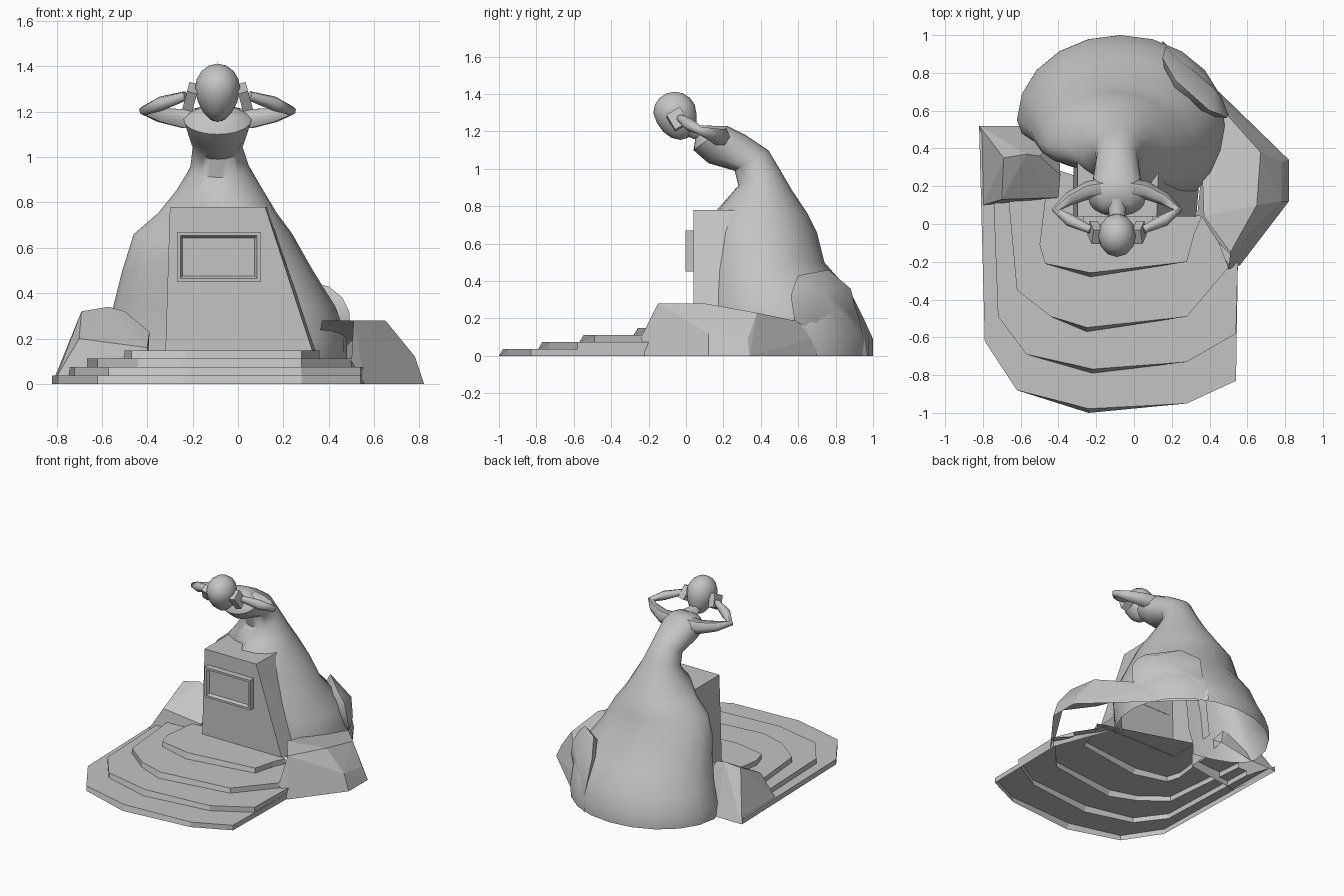
import bpy, bmesh
from math import sin, cos, pi, radians
from mathutils import Vector, Matrix

if "Cube" in bpy.data.objects:
    bpy.data.objects.remove(bpy.data.objects["Cube"])

STONE = (0.55, 0.55, 0.55, 1)
stone = bpy.data.materials.new("grey stone")
stone.use_nodes = True
stone.diffuse_color = STONE
stone.node_tree.nodes["Principled BSDF"].inputs["Base Color"].default_value = STONE
MID = -.09  # the figure's own centre line


def finish(obj, angle=None):
    """Give an object its colour and optional smooth shading."""
    obj.data.materials.clear()
    obj.data.materials.append(stone)
    bpy.ops.object.select_all(action='DESELECT')
    obj.select_set(True)
    bpy.context.view_layer.objects.active = obj
    if angle:
        bpy.ops.object.shade_smooth_by_angle(angle=radians(angle))
    return obj


def make(name, bm, angle=None):
    mesh = bpy.data.meshes.new(name)
    bm.to_mesh(mesh)
    bm.free()
    obj = bpy.data.objects.new(name, mesh)
    bpy.context.collection.objects.link(obj)
    return finish(obj, angle)


def hull(name, points, open_sides, angle=None):
    """Convex block, left open towards the given directions."""
    bm = bmesh.new()
    for p in points:
        bm.verts.new(p)
    bmesh.ops.convex_hull(bm, input=bm.verts[:])
    bmesh.ops.recalc_face_normals(bm, faces=bm.faces[:])
    hidden = [f for f in bm.faces
              if any(f.normal.dot(Vector(d).normalized()) > .85 for d in open_sides)]
    bmesh.ops.delete(bm, geom=hidden, context='FACES')
    bmesh.ops.dissolve_limit(bm, angle_limit=radians(2),
                             verts=bm.verts[:], edges=bm.edges[:])
    return make(name, bm, angle)


def bridge(bm, rows, closed):
    """Quads between successive rows of vertices."""
    for a, b in zip(rows, rows[1:]):
        for i in range(len(a) if closed else len(a) - 1):
            j = (i + 1) % len(a)
            bm.faces.new((a[i], a[j], b[j], b[i]))


def tube(name, points, radii):
    """Tapered round limb along a path."""
    curve = bpy.data.curves.new(name, 'CURVE')
    curve.dimensions = '3D'
    curve.bevel_depth = 1
    curve.bevel_resolution = 1
    curve.use_fill_caps = True
    spline = curve.splines.new('POLY')
    spline.points.add(len(points) - 1)
    for sp, p, r in zip(spline.points, points, radii):
        sp.co = (*p, 1)
        sp.radius = r
    obj = bpy.data.objects.new(name, curve)
    bpy.context.collection.objects.link(obj)
    finish(obj)
    bpy.ops.object.convert(target='MESH')
    finish(bpy.context.object, 60)


# Four curved steps, each an outline running from the left round the front
outlines = [
    [(-.82, .52), (-.79, -.62), (-.62, -.88), (-.24, -1), (.28, -.95), (.54, -.83), (.55, -.2)],
    [(-.75, .3), (-.72, -.49), (-.57, -.69), (-.22, -.79), (.28, -.73), (.54, -.58), (.55, -.2)],
    [(-.68, .3), (-.62, -.35), (-.44, -.49), (-.25, -.57), (.28, -.49), (.5, -.23), (.45, -.1)],
    [(-.45, .3), (-.5, -.11), (-.47, -.21), (-.23, -.28), (.28, -.2), (.32, -.05), (.36, .04)],
]
bm = bmesh.new()
rows = []
for level, outline in enumerate(outlines):
    for rise in (0, 1):
        # the risers lean back at the middle of the front
        rows.append([bm.verts.new((x, y + .022 * rise * (i == 3), (level + rise) * .037))
                     for i, (x, y) in enumerate(outline)])
bridge(bm, rows, False)
bm.faces.new(rows[-1])
bmesh.ops.recalc_face_normals(bm, faces=bm.faces[:])
make("steps", bm)

# Pedestal with a slanted side
hull("pedestal",
     [(-.32, .04, .14), (.33, .04, .14), (.35, .28, .14), (-.32, .42, .14),
      (-.3, .04, .78), (.12, .04, .78), (.13, .3, .78), (-.3, .36, .78)],
     [(0, 0, -1), (0, 1, 0)])

# Framed plaque with a sunken panel
bm = bmesh.new()
bmesh.ops.create_cube(bm, size=1, matrix=Matrix.Translation((-.085, .02, .56))
                      @ Matrix.Diagonal((.37, .045, .22, 1)))
front = [f for f in bm.faces if f.normal.y < -.9]
bmesh.ops.inset_region(bm, faces=front, thickness=.022)
bmesh.ops.inset_region(bm, faces=front, thickness=.015, depth=-.02)
make("plaque", bm)

# Rocks on both sides, and the low rim running round behind the left one
hull("left_rock",
     [(.37, .04, .28), (.51, -.15, .28), (.65, .1, .28), (.67, .38, .23), (.5, .57, .19),
      (.33, 0, .11), (.5, -.24, .1), (.56, -.22, 0), (.82, .12, 0), (.82, .34, 0),
      (.78, .12, .12), (.78, .33, .09), (.42, .7, .1), (.45, .7, 0), (.36, .3, .22),
      (.36, .3, 0)], [(0, 0, -1), (-1, 0, 0), (-1, -1, 0), (-1, 1, 0)])
hull("rear_rim",
     [(.82, .34, 0), (.78, .33, .09), (.5, .57, .19), (.15, .97, 0), (.15, .96, .09),
      (.3, .72, .2)], [(0, 0, -1), (-1, -1, 0)])
hull("right_rock",
     [(-.7, .13, .2), (-.4, .14, .16), (-.39, .26, .23), (-.5, .36, .32), (-.57, .37, .34),
      (-.69, .35, .32), (-.8, .1, .03), (-.82, .52, 0), (-.62, .52, 0), (-.4, .45, .1),
      (-.74, .13, .1), (-.4, .14, .05)], [(0, 0, -1)])

# Gown and torso: rings given by front y z, back y z, left x, right x
rings = [
    (.1, 0, 1, 0, -.62, .47), (.1, .09, 1, .09, -.62, .48),
    (.1, .2, .95, .2, -.58, .48), (.11, .34, .88, .34, -.55, .43),
    (.12, .5, .74, .5, -.51, .33), (.13, .66, .7, .66, -.46, .24),
    (.14, .75, .65, .76, -.35, .17), (.21, .83, .57, .88, -.27, .11),
    (.28, .91, .5, 1, -.21, .05), (.26, .99, .44, 1.1, -.2, .02),
    (.12, 1.03, .32, 1.18, -.22, .04), (.04, 1.1, .22, 1.23, -.24, .06),
    (.05, 1.16, .12, 1.23, -.17, -.01),
]
SIDES = 20
bm = bmesh.new()
rows = []
for y0, z0, y1, z1, x0, x1 in rings:
    row = []
    for i in range(SIDES):
        c, s = cos(2 * pi * i / SIDES), sin(2 * pi * i / SIDES)
        if z0 < .8 and s < 0:
            if c < -.1:
                s *= .5      # hangs further back on its right side
            elif c > .1:
                c = c ** .6  # hugs the pedestal on its left side
        t = (1 + s) / 2
        row.append(bm.verts.new(((x0 + x1) / 2 + c * (x1 - x0) / 2,
                                 y0 + (y1 - y0) * t, z0 + (z1 - z0) * t)))
    rows.append(row)
bridge(bm, rows, True)
bm.faces.new(rows[-1])
bmesh.ops.recalc_face_normals(bm, faces=bm.faces[:])
inside = [f for f in bm.faces
          if all(v.co.z < .7 and v.co.y < .42 and -.3 < v.co.x < .32 - (v.co.z - .14) / 3
                 for v in f.verts)]
bmesh.ops.delete(bm, geom=inside, context='FACES')
make("gown_and_torso", bm, 50)

# Bundled fold of cloth at the rear
hull("cloth_fold",
     [(.49, .56, .32), (.46, .58, .38), (.4, .6, .43), (.22, .76, .46), (.15, .88, .36),
      (.2, .9, .28), (.18, .93, .18), (.42, .72, .36), (.46, .68, .24), (.5, .58, .19),
      (.4, .72, .1), (.2, .6, .3), (.17, .95, .08)], [(0, 0, -1), (-1, -1, 0)], 60)

# Head with a narrowed chin
bm = bmesh.new()
bmesh.ops.create_uvsphere(bm, u_segments=12, v_segments=8, radius=1)
for v in bm.verts:
    if v.co.z < 0:
        v.co.x *= 1 + .15 * v.co.z
        v.co.y -= .25 * v.co.z
        v.co.z *= 1.3
bmesh.ops.transform(bm, verts=bm.verts[:], matrix=Matrix.Translation((MID, -.06, 1.3))
                    @ Matrix.Diagonal((.1, .115, .112, 1)))
make("head", bm, 60)
tube("neck", [(MID, .13, 1.19), (MID, .05, 1.195), (MID, -.03, 1.23)], [.05, .042, .045])

# Arms raised with the hands against the head
for side, label in ((1, "left"), (-1, "right")):
    path = [(.06, .19, 1.17), (.15, .18, 1.17), (.25, .135, 1.185), (.325, .075, 1.205),
            (.25, .02, 1.235), (.14, -.03, 1.27)]
    tube(label + "_arm", [(MID + side * x, y, z) for x, y, z in path],
         [.055, .048, .036, .022, .034, .022])
    bm = bmesh.new()
    bmesh.ops.create_cube(bm, size=1,
                          matrix=Matrix.Translation((MID + side * .118, -.045, 1.265))
                          @ Matrix.Rotation(side * radians(-15), 4, 'Y')
                          @ Matrix.Rotation(radians(30), 4, 'X')
                          @ Matrix.Diagonal((.045, .085, .095, 1)))
    make(label + "_hand", bm)
